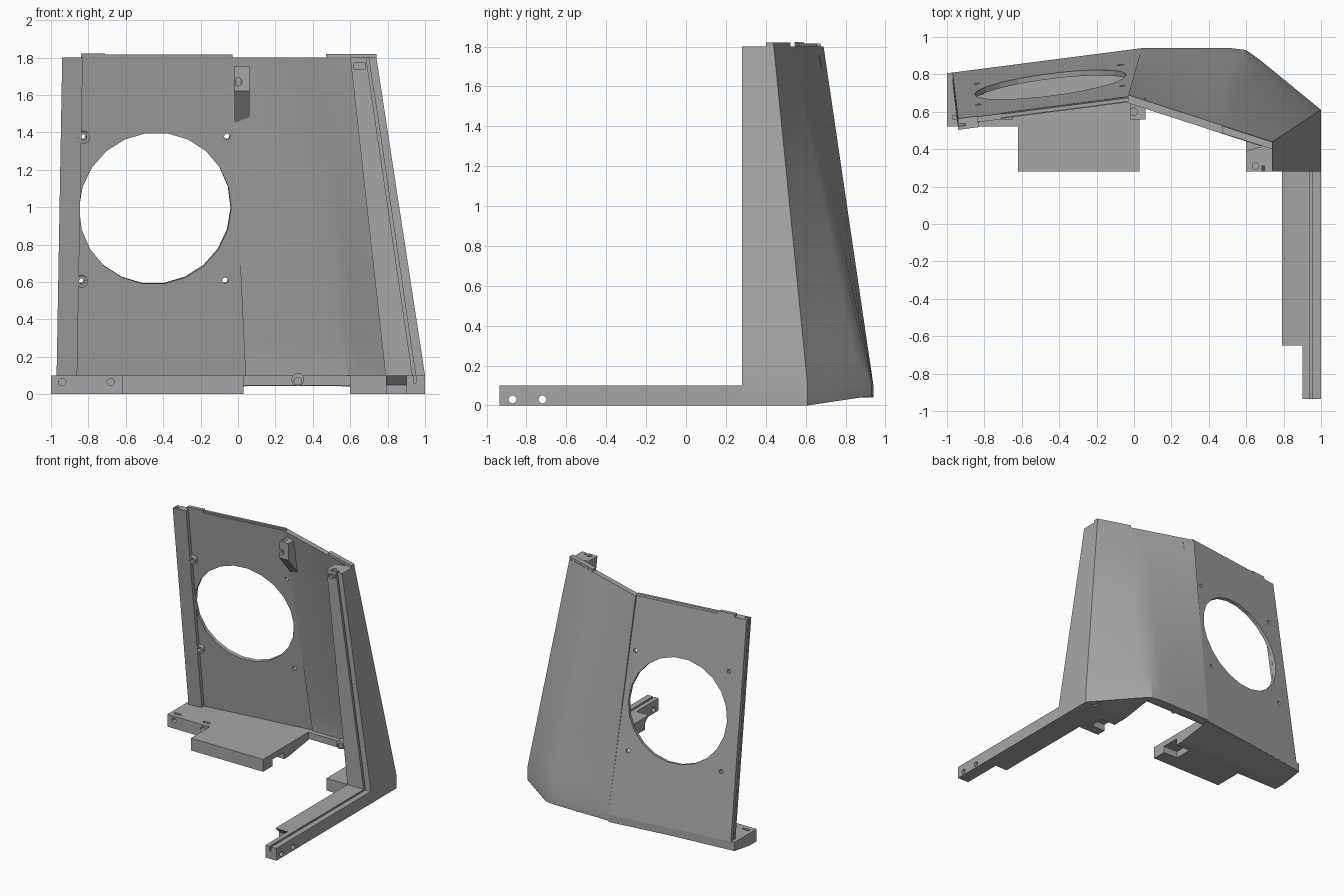
import bpy, bmesh, math
from mathutils import Vector

if "Cube" in bpy.data.objects:
    bpy.data.objects.remove(bpy.data.objects["Cube"])

grey = bpy.data.materials.new("plain_grey")
grey.diffuse_color = (0.38, 0.38, 0.38, 1)
grey.use_nodes = True
grey.node_tree.nodes["Principled BSDF"].inputs["Base Color"].default_value = grey.diffuse_color


def loft(name, rings):
    """Closed solid through rings of equal point count."""
    bm = bmesh.new()
    vs = [[bm.verts.new(p) for p in r] for r in rings]
    n = len(rings[0])
    for a, b in zip(vs, vs[1:]):
        for i in range(n):
            j = (i + 1) % n
            bm.faces.new((a[i], a[j], b[j], b[i]))
    for cap in (vs[0], vs[-1]):
        bm.faces.new(cap)
    bmesh.ops.recalc_face_normals(bm, faces=bm.faces)
    me = bpy.data.meshes.new(name)
    bm.to_mesh(me)
    bm.free()
    me.materials.append(grey)
    ob = bpy.data.objects.new(name, me)
    bpy.context.collection.objects.link(ob)
    return ob


def prism(name, poly, z0, z1):
    return loft(name, [[(x, y, z) for x, y in poly] for z in (z0, z1)])


def box(name, x0, x1, y0, y1, z0, z1):
    return prism(name, [(x0, y0), (x1, y0), (x1, y1), (x0, y1)], z0, z1)


def rod(name, a, b, r, n=16):
    """Cylinder from a to b."""
    a, b = Vector(a), Vector(b)
    q = (b - a).to_track_quat('Z', 'Y')
    circle = [q @ Vector((r * math.cos(k * math.tau / n), r * math.sin(k * math.tau / n), 0))
              for k in range(n)]
    return loft(name, [[p + c for c in circle] for p in (a, b)])


def cut(ob, *cutters):
    for c in cutters:
        m = ob.modifiers.new("cut", 'BOOLEAN')
        m.operation, m.solver, m.object = 'DIFFERENCE', 'EXACT', c
        bpy.context.view_layer.update()
        dg = bpy.context.evaluated_depsgraph_get()
        me = bpy.data.meshes.new_from_object(ob.evaluated_get(dg))
        ob.modifiers.clear()
        ob.data = me
        bpy.data.objects.remove(c)


def slope_cut(ob):
    """Trim the underside so it rises toward the back."""
    prof = [(0.61, 0), (0.61, -0.1), (1.1, -0.1), (1.1, 0.0735)]
    cut(ob, loft("slope_cutter", [[(x, y, z) for y, z in prof] for x in (-1.2, 1.2)]))


def zb(y):
    return max(0.0, (y - 0.61) * 0.15)


def py(x, z):
    """Outer surface of the flat fan panel."""
    return 0.94 + 0.129 * (x - 0.04) - 0.147 * (max(z, 0.1) - 0.1)


def xl(z):
    """Left edge of the fan panel."""
    return -0.97 + 0.03 * (z - 0.1) / 1.7


def xf(z):
    """Fold line between fan panel and curved panel."""
    return 0.04 - 0.07 * (max(z, 0.1) - 0.1) / 1.7


def slab(name, xa, xb, d0, d1, zs):
    """Plate following the fan panel between two depths behind its outer face."""
    rings = []
    for z in zs:
        a, b = xa(z), xb(z)
        rings.append([(a, py(a, z) - d0, z), (b, py(b, z) - d0, z),
                      (b, py(b, z) - d1, z), (a, py(a, z) - d1, z)])
    return loft(name, rings)


# Fan panel with round opening and screw holes
panel = slab("fan_panel", xl, xf, 0, 0.03, (0.04, 0.1, 1.8))
axis = Vector((-0.129, 1, 0.147)).normalized() * 0.2


def through(x, z, r, n):
    c = Vector((x, py(x, z) - 0.015, z))
    return rod("hole_cutter", c - axis, c + axis, r, n)


screws = [(-0.83, 1.38), (-0.06, 1.38), (-0.84, 0.61), (-0.07, 0.61)]
cut(panel, through(-0.445, 0.995, 0.41, 22), *[through(x, z, 0.016, 12) for x, z in screws])

# Slotted edge strip on the left of the panel
strip_z = (0.1, 1.8)
slab("edge_strip", xl, lambda z: xl(z) + 0.11, 0.042, 0.06, strip_z)
slab("edge_strip_spacer", lambda z: xl(z) + 0.04, lambda z: xl(z) + 0.11, 0.029, 0.043, strip_z)
for x, z in (screws[0], screws[2]):
    c = Vector((x, py(x, z), z))
    boss = rod("screw_boss", c - axis * 0.14, c - axis * 0.3, 0.032)
    cut(boss, through(x, z, 0.016, 12))

# Raised lip and tab along the panel top
slab("top_lip", lambda z: -0.84, lambda z: -0.03, 0.004, 0.024, (1.79, 1.815))
slab("top_lip_tab", lambda z: -0.84, lambda z: -0.71, 0.0, 0.03, (1.79, 1.822))

# Curved side panel, lofted from its foot outline to its top outline
foot = [(0.04, 0.94), (0.3, 0.94), (0.52, 0.94), (0.6, 0.93), (0.67, 0.88),
        (0.85, 0.733), (1.0, 0.61), (1.0, 0.28)]
head = [(-0.03, 0.69), (0.16, 0.628), (0.35, 0.567), (0.42, 0.544), (0.48, 0.524),
        (0.61, 0.482), (0.74, 0.44), (0.74, 0.28)]


def inset(pts, d):
    out = []
    for i, p in enumerate(pts):
        ns = []
        for a, b in ((i - 1, i), (i, i + 1)):
            if a >= 0 and b < len(pts):
                e = Vector(pts[b]) - Vector(pts[a])
                ns.append(Vector((e.y, -e.x)).normalized())
        m = sum(ns, Vector((0, 0))).normalized()
        out.append(Vector(p) + m * d / max(m.dot(ns[0]), 0.4))
    return out


rings = []
for k in range(-1, 11):
    t = max(k, 0) / 10
    line = [Vector(a).lerp(Vector(b), t) for a, b in zip(foot, head)]
    ring = line + inset(line, 0.042)[::-1]
    rings.append([(p.x, p.y, zb(p.y) if k < 0 else 0.1 + 1.7 * t) for p in ring])
side = loft("curved_side_panel", rings)
bpy.context.view_layer.objects.active = side
side.select_set(True)
bpy.ops.object.shade_smooth_by_angle(angle=math.radians(25))
side.select_set(False)
prism("side_panel_top_tab", [(0.47, 0.525), (0.74, 0.438), (0.74, 0.40), (0.47, 0.485)], 1.79, 1.82)

# Slanted front post with a groove and a small latch slot
post = loft("front_post", [
    [(0.79, 0.28, 0.09), (0.999, 0.28, 0.09), (0.999, 0.39, 0.09), (0.79, 0.39, 0.09)],
    [(0.60, 0.28, 1.8), (0.739, 0.28, 1.8), (0.739, 0.43, 1.8), (0.60, 0.39, 1.8)]])
groove = loft("groove_cutter", [
    [(x, 0.25, z), (x + 0.016, 0.25, z), (x + 0.016, 0.31, z), (x, 0.31, z)]
    for x, z in ((0.945, 0.02), (0.676, 1.86))])
cut(post, groove, box("slot_cutter", 0.62, 0.68, 0.2, 0.33, 1.74, 1.77),
    rod("pin_cutter", (0.65, 0.31, 1.7), (0.65, 0.31, 1.9), 0.018))

# Wedge bracket at the top of the fold
bracket = loft("fold_bracket", [
    [(-0.02, y0, z), (0.062, y0, z), (0.062, y1, z), (-0.02, y1, z)]
    for z, y0, y1 in ((1.45, 0.70, 0.72), (1.62, 0.56, 0.69), (1.755, 0.56, 0.67))])
cut(bracket, rod("pin_cutter", (0, 0.6, 1.6), (0, 0.6, 1.9), 0.02),
    rod("pin_cutter", (0, 0.5, 1.67), (0, 0.61, 1.67), 0.022))

# Left foot plate
left = prism("left_foot", [(-1, 0.52), (-0.62, 0.52), (-0.62, 0.28), (0.03, 0.28),
                           (0.03, 0.935), (-1, 0.806)], 0, 0.1)
slope_cut(left)
cut(left, box("pocket_cutter", -0.1, 0.1, 0.40, 0.55, -0.1, 0.055),
    *[box("slot_cutter", x - 0.03, x + 0.03, 0.56, 0.58, 0.05, 0.2) for x in (-0.94, -0.68)],
    *[rod("pin_cutter", (x, 0.4, 0.065), (x, 0.6, 0.065), 0.02) for x in (-0.94, -0.68)])

# Right foot plate under the post
right = prism("right_foot", [(0.6, 0.28), (0.9, 0.28), (0.9, 0.69), (0.6, 0.92)], 0, 0.1)
slope_cut(right)
cut(right, box("pocket_cutter", 0.5, 0.73, 0.36, 0.48, -0.1, 0.055))

# Back ledge with a round screw boss
box("back_ledge", 0.03, 0.6, 0.86, 0.92, 0.047, 0.1)
eye = rod("ledge_boss", (0.32, 0.85, 0.078), (0.32, 0.938, 0.078), 0.034)
cut(eye, rod("pin_cutter", (0.32, 0.8, 0.07), (0.32, 1.0, 0.07), 0.02))

# Long front leg: grooved rail plus inner strip with a chamfered end
rail = box("leg_rail", 0.9, 1.0, -0.935, 0.6, 0, 0.1)
cut(rail, box("groove_cutter", 0.937, 0.953, -1, 0.28, 0.06, 0.2),
    *[rod("pin_cutter", (0.8, y, 0.03), (1.1, y, 0.03), 0.02) for y in (-0.87, -0.72)],
    *[rod("pin_cutter", (0.95, y, 0.03), (1.1, y, 0.03), 0.02) for y in (0.40, 0.54)])
profile = [(0.28, 0), (-0.6, 0), (-0.6, 0.05), (-0.65, 0.1), (0.28, 0.1)]
loft("leg_inner_strip", [[(x, y, z) for y, z in profile] for x in (0.79, 0.9)])
